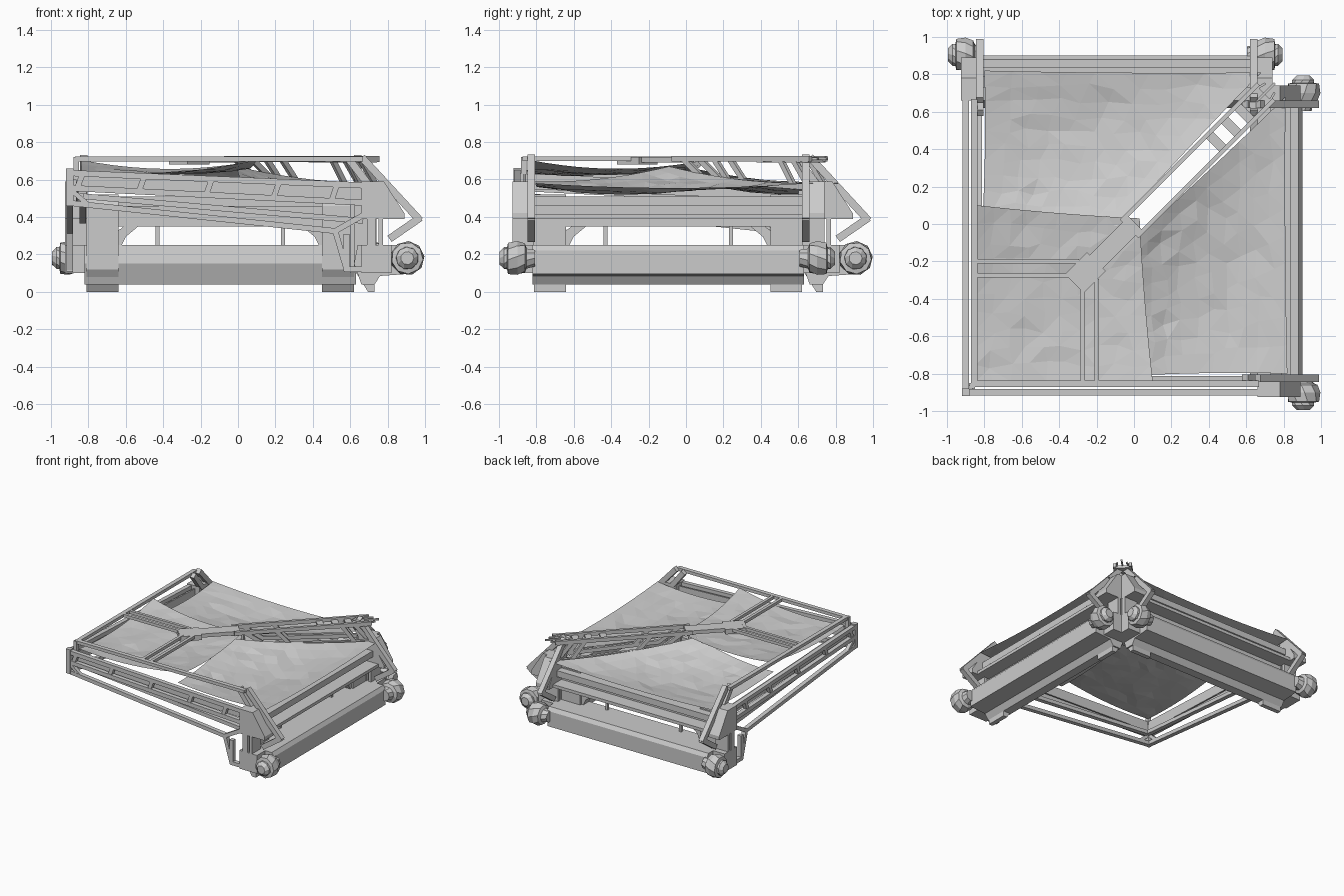
import bpy, bmesh, math, random
from mathutils import Vector, Matrix

if "Cube" in bpy.data.objects:
    bpy.data.objects.remove(bpy.data.objects["Cube"])

random.seed(3)
SWAP = Matrix(((0, 1, 0, 0), (1, 0, 0, 0), (0, 0, 1, 0), (0, 0, 0, 1)))


def finish(name, bm, mirror=True):
    """Make the object; mirror reflects it over the x = y diagonal."""
    if mirror:
        d = bmesh.ops.duplicate(bm, geom=bm.verts[:] + bm.edges[:] + bm.faces[:])["geom"]
        bmesh.ops.transform(bm, matrix=SWAP, verts=[g for g in d if isinstance(g, bmesh.types.BMVert)])
        bmesh.ops.reverse_faces(bm, faces=[g for g in d if isinstance(g, bmesh.types.BMFace)])
    me = bpy.data.meshes.new(name)
    bm.to_mesh(me)
    bm.free()
    bpy.context.collection.objects.link(bpy.data.objects.new(name, me))


def loft(bm, rings):
    rows = [[bm.verts.new(p) for p in r] for r in rings]
    n = len(rows[0])
    for a, b in zip(rows, rows[1:]):
        for i in range(n):
            bm.faces.new((a[i], a[(i + 1) % n], b[(i + 1) % n], b[i]))
    bm.faces.new(rows[0][::-1])
    bm.faces.new(rows[-1])
    bmesh.ops.recalc_face_normals(bm, faces=bm.faces)


def boxes(name, items, mirror=True):
    bm = bmesh.new()
    for x0, x1, y0, y1, z0, z1 in items:
        m = Matrix.Translation(((x0 + x1) / 2, (y0 + y1) / 2, (z0 + z1) / 2)) @ \
            Matrix.Diagonal((x1 - x0, y1 - y0, z1 - z0, 1))
        bmesh.ops.create_cube(bm, size=1, matrix=m)
    finish(name, bm, mirror)


def bars(name, paths, w=0.03, h=0.03, mirror=True):
    """Rectangular bars along each segment of each path."""
    bm = bmesh.new()
    for path in paths:
        for p, q in zip(path, path[1:]):
            p, q = Vector(p), Vector(q)
            d = (q - p).normalized()
            ref = Vector((0, 0, 1)) if abs(d.z) < 0.95 else Vector((1, 0, 0))
            s = d.cross(ref).normalized()
            u = s.cross(d)
            c = [s * a * w / 2 + u * b * h / 2 for a, b in ((-1, -1), (1, -1), (1, 1), (-1, 1))]
            e = d * h * 0.3
            loft(bm, [[p - e + k for k in c], [q + e + k for k in c]])
    finish(name, bm, mirror)


def prism(name, profile, spans):
    """Extrude an x-z profile along y over each span."""
    bm = bmesh.new()
    for y0, y1 in spans:
        loft(bm, [[(x, y, z) for x, z in profile] for y in (y0, y1)])
    finish(name, bm)


def tarp(name, c, sag, edge, mirror, n=10):
    """Sagging faceted cloth between four corners."""
    c = [Vector(p) for p in c]
    bm = bmesh.new()
    mid = sum(c, Vector()) / 4
    g = []
    for i in range(n + 1):
        for j in range(n + 1):
            u, v = i / n, j / n
            p = (c[0] * (1 - u) + c[1] * u) * (1 - v) + (c[3] * (1 - u) + c[2] * u) * v
            a, b = 4 * u * (1 - u), 4 * v * (1 - v)
            p = p + Vector((mid.x - p.x, mid.y - p.y, 0)) * 0.015 * max(a * (1 - b), b * (1 - a))
            p.z -= sag * a * b + edge * (a + b - a * b)
            if a * b > 0:
                p += Vector([random.uniform(-1, 1) * s for s in (0.02, 0.02, 0.006)])
            g.append(bm.verts.new(p))
    for i in range(n):
        for j in range(n):
            k = i * (n + 1) + j
            bm.faces.new((g[k], g[k + n + 1], g[k + n + 2], g[k + 1]))
    bmesh.ops.triangulate(bm, faces=bm.faces[:])
    finish(name, bm, mirror)


# Lower wall beams
prism("wall_beam", [(0.62, 0.15), (0.66, 0.04), (0.73, 0.04), (0.76, 0.085), (0.90, 0.095),
                    (0.90, 0.22), (0.88, 0.25), (0.64, 0.25)], [(-0.82, 0.63)])
# Wall legs and upper wall band
LEGS = [(-0.81, -0.64), (0.45, 0.62)]
prism("wall_leg", [(0.73, 0.0), (0.695, 0.0), (0.62, 0.12), (0.62, 0.46), (0.66, 0.52), (0.73, 0.52)], LEGS)
boxes("wall_band", [(0.64, 0.73, -0.81, 0.63, 0.35, 0.46), (0.70, 0.79, -0.81, 0.62, 0.46, 0.51),
                    (0.70, 0.84, -0.81, 0.70, 0.39, 0.415)])
bars("opening_corner", [[(0.68, -0.65, 0.25), (0.68, -0.62, 0.31), (0.68, -0.56, 0.36)],
                        [(0.68, 0.46, 0.25), (0.68, 0.43, 0.31), (0.68, 0.37, 0.36)]], 0.07, 0.05)
boxes("gap_post", [(0.67, 0.69, y - 0.01, y + 0.01, 0.24, 0.36) for y in (-0.43, 0.24)])
# Column where the walls meet
boxes("corner_column", [(0.60, 0.70, 0.60, 0.70, 0.10, 0.54)], False)

# Bracket assemblies at both ends of each wall
for tag, y0, y1, bolt_y, arm_y in (("outer", -0.925, -0.81, -0.9, -0.825), ("inner", 0.62, 0.74, 0.7, 0.64)):
    prism(tag + "_bracket", [(0.66, 0.39), (0.89, 0.39), (0.89, 0.42), (0.78, 0.59), (0.66, 0.59)], [(y0, y1)])
    boxes(tag + "_bracket_post", [(0.66, 0.82, y0, y1, 0.10, 0.25),
                                  (0.69, 0.735, y0, y1, 0.10, 0.40), (0.75, 0.775, y0, y1, 0.10, 0.40)])
    bars(tag + "_bracket_arm", [[(0.67, arm_y, 0.71), (0.965, arm_y, 0.39), (0.82, arm_y, 0.29)],
                                [(0.60, arm_y, 0.70), (0.70, arm_y, 0.57)]], 0.04, 0.04)
    bm = bmesh.new()
    prof = [(-0.095, 0.035), (-0.07, 0.06), (-0.055, 0.06), (-0.05, 0.085), (0.0, 0.092), (0.04, 0.08),
            (0.05, 0.055), (0.095, 0.045)]
    prof = prof if tag == "outer" else [(-t, r) for t, r in prof]
    loft(bm, [[(0.905 + r * math.cos(k * math.tau / 9 + i * 0.2), bolt_y + t,
                0.18 + r * math.sin(k * math.tau / 9 + i * 0.2)) for k in range(9)]
              for i, (t, r) in enumerate(prof)])
    finish(tag + "_bolt", bm)

# Sloping front and left ladder beams
Y = -0.90
top = lambda x: 0.635 - 0.042 * (x + 0.9)
low = lambda x: 0.555 - 0.05 * (x + 0.9)
bars("edge_beam_rail", [[(-0.9, Y, top(-0.9)), (0.67, Y, top(0.67))],
                        [(-0.9, Y, low(-0.9)), (0.67, Y, low(0.67))]], 0.035, 0.032)
bars("edge_beam_rung", [[(x, Y, low(x)), (x + 0.03, Y, top(x))] for x in (-0.86, -0.53, -0.17, 0.19, 0.5)],
     0.03, 0.03)
bars("edge_beam_backing", [[(-0.86, -0.86, 0.59), (0.67, -0.86, 0.525)]], 0.012, 0.08)
bars("edge_beam_lower_bar", [[(-0.9, Y, 0.475), (0.52, Y, 0.325), (0.58, Y, 0.12), (0.68, Y, 0.12)],
                             [(0.52, Y, 0.325), (0.67, Y, 0.41)], [(0.58, Y, 0.30), (0.58, Y, 0.12)],
                             [(-0.82, -0.83, 0.51), (0.66, -0.83, 0.38)]], 0.035, 0.03)
bars("edge_beam_gusset", [[(-0.9, Y, 0.55), (-0.8, Y, 0.465)]], 0.03, 0.025)
boxes("edge_corner_post", [(-0.92, -0.88, -0.92, -0.88, 0.46, 0.66), (-0.88, -0.85, -0.88, -0.85, 0.6, 0.72)], False)
# Level top rails
bars("top_rail", [[(-0.86, -0.855, 0.71), (0.66, -0.855, 0.71)]], 0.035, 0.025)

# Forked arms and diagonal roof truss
bars("fork_arm", [[(-0.85, -0.2, 0.71), (-0.30, -0.2, 0.71)], [(-0.85, -0.275, 0.71), (-0.34, -0.275, 0.71),
                                                               (-0.29, -0.325, 0.71)]], 0.024, 0.024)
bars("fork_hub", [[(-0.31, -0.31, 0.70), (-0.21, -0.21, 0.70)]], 0.14, 0.04, False)
bars("truss_plate", [[(-0.25, -0.25, 0.705), (0.0, 0.0, 0.705)]], 0.10, 0.03, False)
o = 0.042
P = lambda t, z: (t + o, t - o, z)
bars("truss_side", [[P(-0.02, 0.71), P(0.70, 0.71)], [P(0.14, 0.60), P(0.68, 0.56)],
                    [P(0.04, 0.70), P(0.14, 0.60)], [P(0.20, 0.70), P(0.27, 0.59)],
                    [P(0.55, 0.70), P(0.62, 0.56)], [P(0.62, 0.70), P(0.70, 0.56)]], 0.022, 0.03)
bars("truss_cross_bar", [[P(t, 0.70), (t - o, t + o, 0.70)] for t in (0.44, 0.52, 0.59, 0.64, 0.68)],
     0.05, 0.02, False)
bars("truss_tip", [[P(0.66, 0.71), (0.75, 0.70, 0.71)], [(0.66, 0.66, 0.715), (0.75, 0.75, 0.71)]], 0.012, 0.012)

# Cloth panels
tarp("side_tarp", [(0.82, -0.80, 0.58), (0.81, 0.68, 0.58), (-0.01, -0.09, 0.67), (0.02, -0.81, 0.59)],
     0.05, 0.025, True)
tarp("corner_tarp", [(-0.85, -0.85, 0.65), (0.10, -0.84, 0.705), (0.03, 0.03, 0.69), (-0.84, 0.10, 0.705)],
     0.02, 0.04, False)
